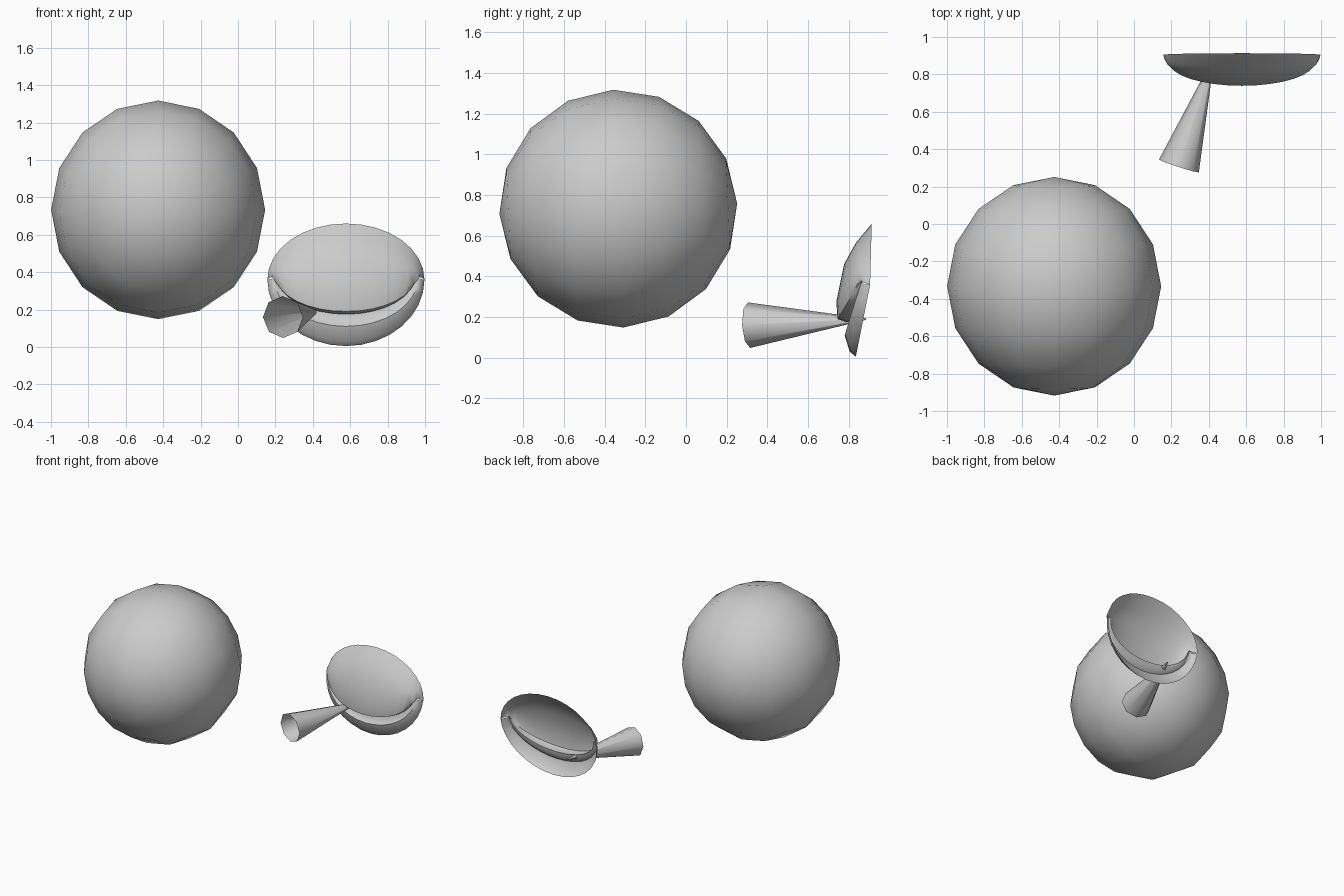
import bpy, bmesh
from math import sin, cos, pi, radians
from mathutils import Vector

if "Cube" in bpy.data.objects:
    bpy.data.objects.remove(bpy.data.objects["Cube"])


def make_object(name, bm, angle=60):
    bmesh.ops.recalc_face_normals(bm, faces=bm.faces[:])
    mesh = bpy.data.meshes.new(name)
    bm.to_mesh(mesh)
    bm.free()
    obj = bpy.data.objects.new(name, mesh)
    bpy.context.collection.objects.link(obj)
    bpy.ops.object.select_all(action='DESELECT')
    obj.select_set(True)
    bpy.context.view_layer.objects.active = obj
    bpy.ops.object.shade_smooth_by_angle(angle=radians(angle))
    return obj


# Ball: low-poly sphere, pole facing the front and slightly tilted
bm = bmesh.new()
bmesh.ops.create_uvsphere(bm, u_segments=16, v_segments=8, radius=0.585)
ball = make_object("ball", bm)
ball.rotation_euler = (radians(92.5), 0, 0)
ball.scale = (0.978, 1, 1)
ball.location = (-0.427, -0.333, 0.733)

# Horn: open eight-sided cone whose tip pierces the mouth
wide, tip = Vector((0.24, 0.31, 0.16)), Vector((0.425, 0.885, 0.19))
axis = tip - wide
bm = bmesh.new()
bmesh.ops.create_cone(bm, cap_ends=False, segments=8, radius1=0.112,
                      radius2=0.004, depth=axis.length)
horn = make_object("horn", bm)
horn.rotation_mode = 'QUATERNION'
horn.rotation_quaternion = axis.to_track_quat('Z', 'Y')
horn.location = (wide + tip) / 2

# Mouth: open shell of arcs running from corner to corner
# each arc: half width, corner z, z rise, corner y, forward bulge
arcs = [
    (0.42, 0.36, 0.30, 0.905, -0.008),    # upper rim
    (0.415, 0.365, 0.20, 0.885, 0.05),
    (0.405, 0.37, 0.09, 0.87, 0.093),
    (0.39, 0.375, -0.10, 0.865, 0.126),
    (0.375, 0.38, -0.19, 0.86, 0.115),    # upper lip edge
    (0.37, 0.38, -0.205, 0.87, 0.08),
    (0.37, 0.38, -0.20, 0.87, 0.06),      # inner fold
    (0.38, 0.375, -0.245, 0.86, 0.055),
    (0.385, 0.37, -0.26, 0.86, 0.08),     # lower lip edge
    (0.41, 0.36, -0.33, 0.875, 0.07),
    (0.42, 0.36, -0.355, 0.905, 0.07),    # lower rim
]
columns = 16
bm = bmesh.new()
grid = []
for rx, z0, dz, y0, dy in arcs:
    row = []
    for i in range(columns + 1):
        a = -pi / 2 + pi * i / columns
        row.append(bm.verts.new((0.577 + rx * sin(a), y0 - dy * cos(a), z0 + dz * cos(a))))
    grid.append(row)
for r0, r1 in zip(grid, grid[1:]):
    for i in range(columns):
        bm.faces.new((r0[i], r0[i + 1], r1[i + 1], r1[i]))
bmesh.ops.remove_doubles(bm, verts=bm.verts[:], dist=0.0005)
make_object("mouth", bm, 50)
